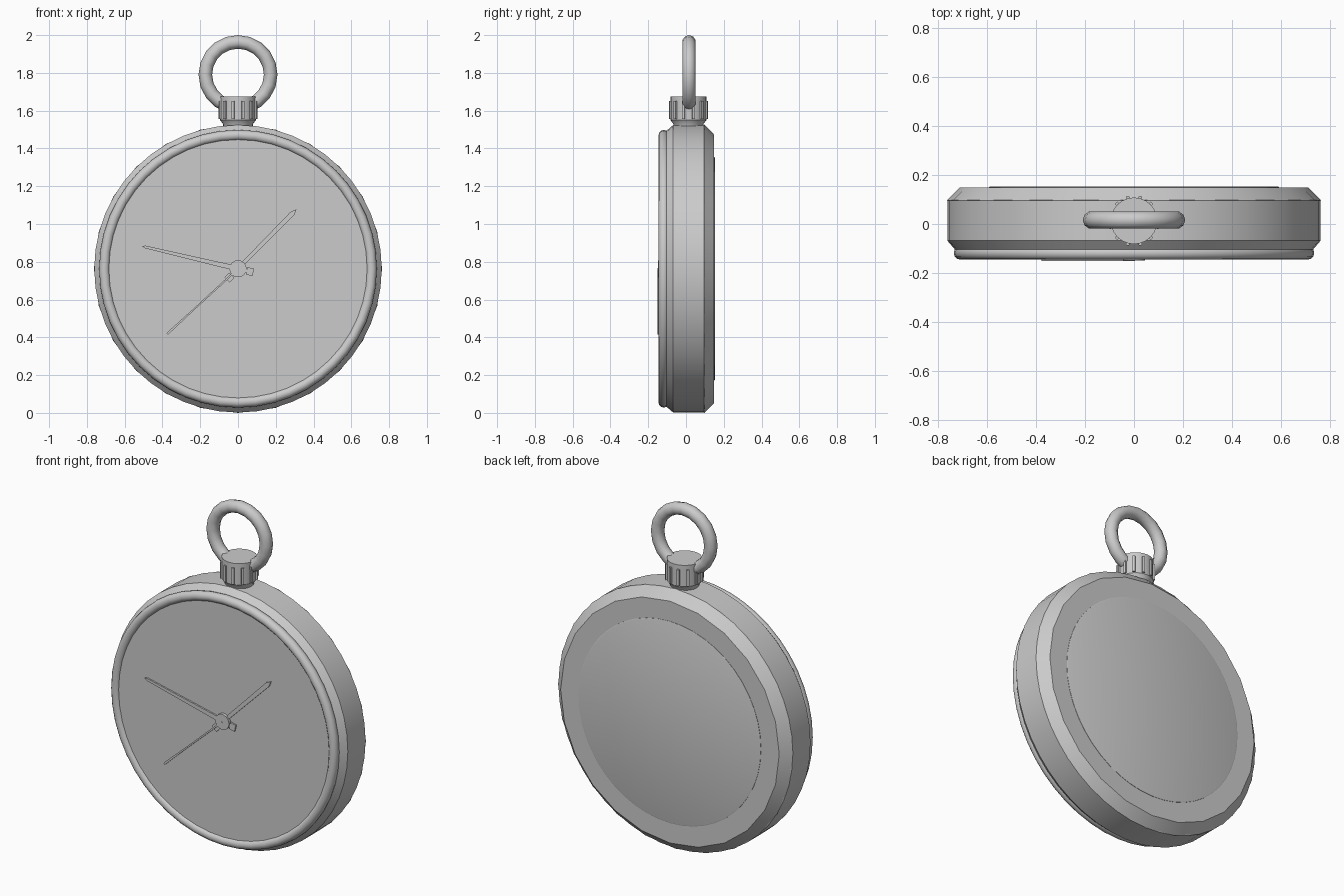
import bpy, math
from mathutils import Vector

if "Cube" in bpy.data.objects:
    bpy.data.objects.remove(bpy.data.objects["Cube"])

CZ = 0.763  # height of the case centre


def finish(name, verts, faces, angle=30):
    me = bpy.data.meshes.new(name)
    me.from_pydata(verts, [], faces)
    ob = bpy.data.objects.new(name, me)
    bpy.context.collection.objects.link(ob)
    bpy.ops.object.select_all(action='DESELECT')
    ob.select_set(True)
    bpy.context.view_layer.objects.active = ob
    bpy.ops.object.mode_set(mode='EDIT')
    bpy.ops.mesh.select_all(action='SELECT')
    bpy.ops.mesh.normals_make_consistent(inside=False)
    bpy.ops.object.mode_set(mode='OBJECT')
    bpy.ops.object.shade_smooth_by_angle(angle=math.radians(angle))
    return ob


def lathe(name, profile, n, place, closed=False, angle=30):
    """Turn (radius, offset) points around an axis; capped unless closed."""
    verts, faces, m = [], [], len(profile)
    for r, h in profile:
        for i in range(n):
            a = 2 * math.pi * i / n
            verts.append(place(r * math.cos(a), r * math.sin(a), h))
    for j in range(m if closed else m - 1):
        k = (j + 1) % m
        for i in range(n):
            i2 = (i + 1) % n
            faces.append((j * n + i, j * n + i2, k * n + i2, k * n + i))
    if not closed:
        faces += [tuple(range(n)), tuple(range((m - 1) * n, m * n))]
    return finish(name, verts, faces, angle)


def on_case(a, b, h):
    return (a, h, CZ + b)


def on_crown(a, b, h):
    return (a, b + 0.013, h)


def on_bow(a, b, h):
    return (b, 0.016 + h, 1.791 + a)


def circle(r, h, minor, n):
    return [(r + minor * math.cos(2 * math.pi * i / n),
             h + minor * math.sin(2 * math.pi * i / n)) for i in range(n)]


# Case: main band, back cover with bevel, raised back disc
lathe("case_band", [(0.73, -0.104), (0.761, -0.068), (0.761, 0.096), (0.73, 0.11)],
      48, on_case, angle=20)
lathe("back_cover", [(0.75, 0.085), (0.763, 0.097), (0.71, 0.149)], 24, on_case, angle=20)
lathe("back_disc", [(0.592, 0.14), (0.592, 0.151), (0.586, 0.153)], 48, on_case)

# Rounded bezel and the dial inside it
lathe("bezel", circle(0.7075, -0.118, 0.0275, 12), 48, on_case, closed=True, angle=40)
lathe("dial", [(0.70, -0.10), (0.70, -0.131)], 48, on_case)


def hand(name, tip, outline, front, back):
    """Extrude a symmetric (distance, half width) outline aimed at tip."""
    d = Vector(tip).normalized()
    s = Vector((-d.y, d.x))
    pts = [d * u + s * w for u, w in outline]
    pts += [d * u - s * w for u, w in reversed(outline) if w > 0]
    n = len(pts)
    verts = [on_case(p.x, p.y, y) for y in (front, back) for p in pts]
    faces = [tuple(range(n)), tuple(range(n, 2 * n))]
    faces += [(i, (i + 1) % n, n + (i + 1) % n, n + i) for i in range(n)]
    return finish(name, verts, faces)


# Hands with square counterweight tails
TAIL = [(-0.083, 0.020), (-0.048, 0.020), (-0.048, 0.010), (0.0, 0.010)]
hand("hour_hand", (0.31, 0.315), TAIL + [(0.41, 0.013), (0.442, 0)], -0.139, -0.130)
hand("minute_hand", (-0.51, 0.12), TAIL + [(0.05, 0.013), (0.505, 0.007), (0.522, 0)],
     -0.143, -0.134)
hand("second_hand", (-0.375, -0.345), [(0.0, 0.005), (0.30, 0.004), (0.505, 0.006), (0.51, 0.004)],
     -0.151, -0.140)
lathe("hand_hub", [(0.045, -0.125), (0.045, -0.148)], 20, on_case)

# Winding crown on a short neck
lathe("crown", [(0.075, 1.50), (0.080, 1.53), (0.095, 1.55), (0.095, 1.675)], 24, on_crown)

# Grip ribs around the crown
verts, faces = [], []
for i in range(12):
    a = math.radians(15 + 30 * i)
    c, s = math.cos(a), math.sin(a)
    b = len(verts)
    for z in (1.555, 1.65):
        for r, t in ((0.088, -0.007), (0.104, -0.007), (0.104, 0.007), (0.088, 0.007)):
            verts.append(on_crown(r * c - t * s, r * s + t * c, z))
    faces += [tuple(b + k for k in f) for f in
              ((0, 1, 2, 3), (4, 5, 6, 7), (0, 1, 5, 4), (1, 2, 6, 5), (2, 3, 7, 6), (3, 0, 4, 7))]
finish("crown_ribs", verts, faces)

# Bow ring through the crown
lathe("bow_ring", circle(0.173, 0, 0.036, 10), 20, on_bow, closed=True, angle=50)
